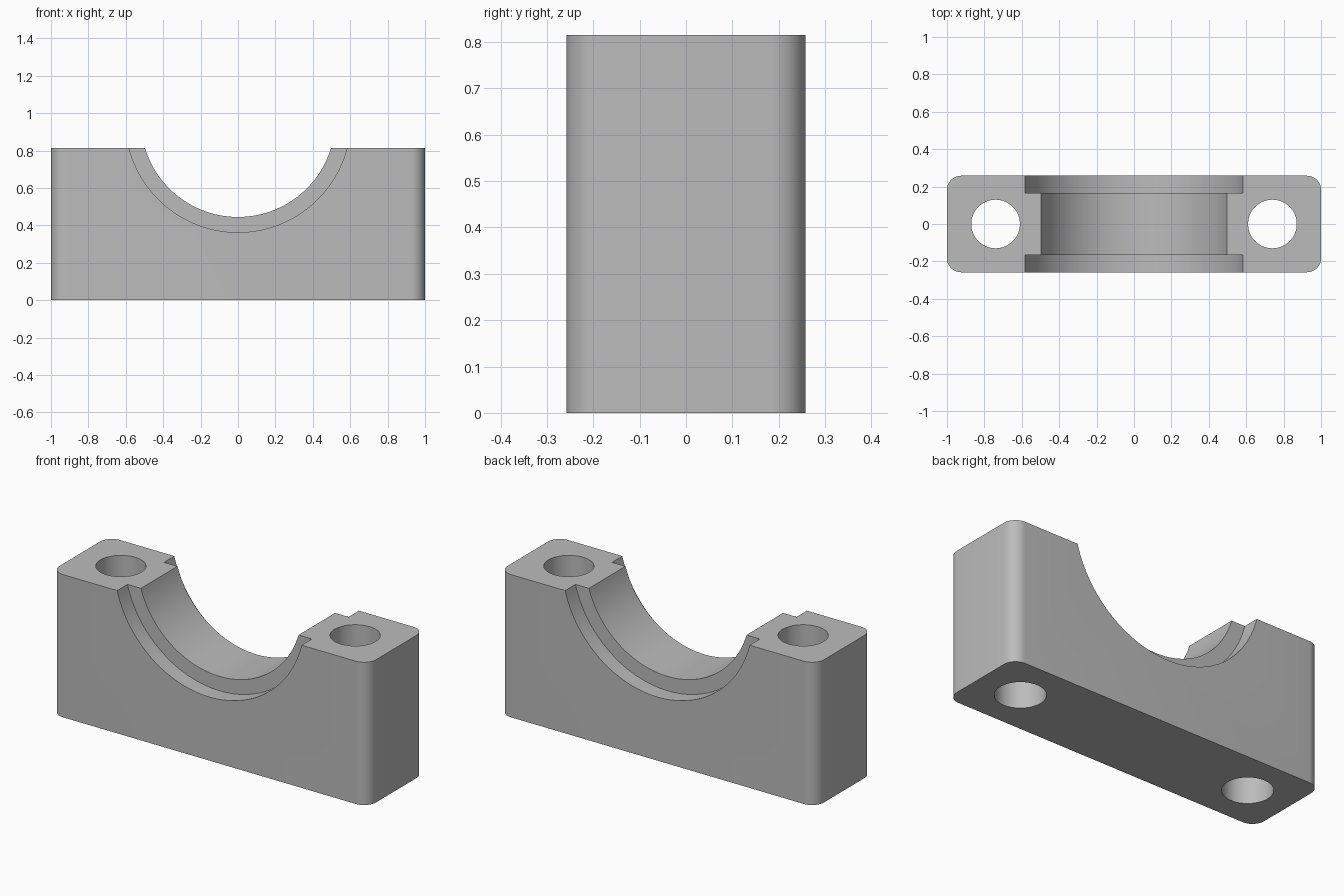
import bpy
import bmesh
from math import radians, pi
from mathutils import Matrix

if "Cube" in bpy.data.objects:
    bpy.data.objects.remove(bpy.data.objects["Cube"], do_unlink=True)

LENGTH, DEPTH, HEIGHT = 2.0, 0.516, 0.815
CORNER = 0.075
AXIS_Z = 0.965
BORE_R, RIM_R = 0.52, 0.602
RIM_Y = 0.165
HOLE_X, HOLE_R = 0.74, 0.13

grey = bpy.data.materials.new("light_grey")
grey.use_nodes = True
grey.diffuse_color = (0.5, 0.5, 0.5, 1)
grey.node_tree.nodes["Principled BSDF"].inputs["Base Color"].default_value = (0.5, 0.5, 0.5, 1)


def add_object(name, bm):
    mesh = bpy.data.meshes.new(name)
    bm.to_mesh(mesh)
    bm.free()
    mesh.materials.append(grey)
    obj = bpy.data.objects.new(name, mesh)
    bpy.context.collection.objects.link(obj)
    return obj


def cylinder(name, radius, length, location, axis="Z", segments=64):
    bm = bmesh.new()
    turn = Matrix.Rotation(pi / 2, 4, "X") if axis == "Y" else Matrix.Identity(4)
    bmesh.ops.create_cone(bm, cap_ends=True, segments=segments, radius1=radius,
                          radius2=radius, depth=length,
                          matrix=Matrix.Translation(location) @ turn)
    return add_object(name, bm)


# Block with rounded upright corners
bm = bmesh.new()
bmesh.ops.create_cube(bm, size=1, matrix=Matrix.Translation((0, 0, HEIGHT / 2))
                      @ Matrix.Diagonal((LENGTH, DEPTH, HEIGHT, 1)))
upright = [e for e in bm.edges if abs(e.verts[0].co.z - e.verts[1].co.z) > 0.1]
bmesh.ops.bevel(bm, geom=upright, offset=CORNER, segments=10, profile=0.5, affect="EDGES")
block = add_object("bearing_block", bm)

# Cutters: saddle bore, wider rim recess on each face, two bolt holes
cutters = [cylinder("bore_cutter", BORE_R, 1, (0, 0, AXIS_Z), "Y", 128)]
for side, x_name, y_name in ((-1, "right", "front"), (1, "left", "back")):
    cutters.append(cylinder(y_name + "_rim_cutter", RIM_R, 0.4,
                            (0, side * (RIM_Y + 0.2), AXIS_Z), "Y", 128))
    cutters.append(cylinder(x_name + "_bolt_hole_cutter", HOLE_R, 2,
                            (side * HOLE_X, 0, HEIGHT / 2)))

bpy.ops.object.select_all(action="DESELECT")
block.select_set(True)
bpy.context.view_layer.objects.active = block
for cutter in cutters:
    cutter.hide_render = True
    cut = block.modifiers.new(cutter.name, "BOOLEAN")
    cut.operation = "DIFFERENCE"
    cut.solver = "EXACT"
    cut.object = cutter
    bpy.ops.object.modifier_apply(modifier=cut.name)
    bpy.data.objects.remove(cutter, do_unlink=True)

bpy.ops.object.shade_smooth_by_angle(angle=radians(30))
